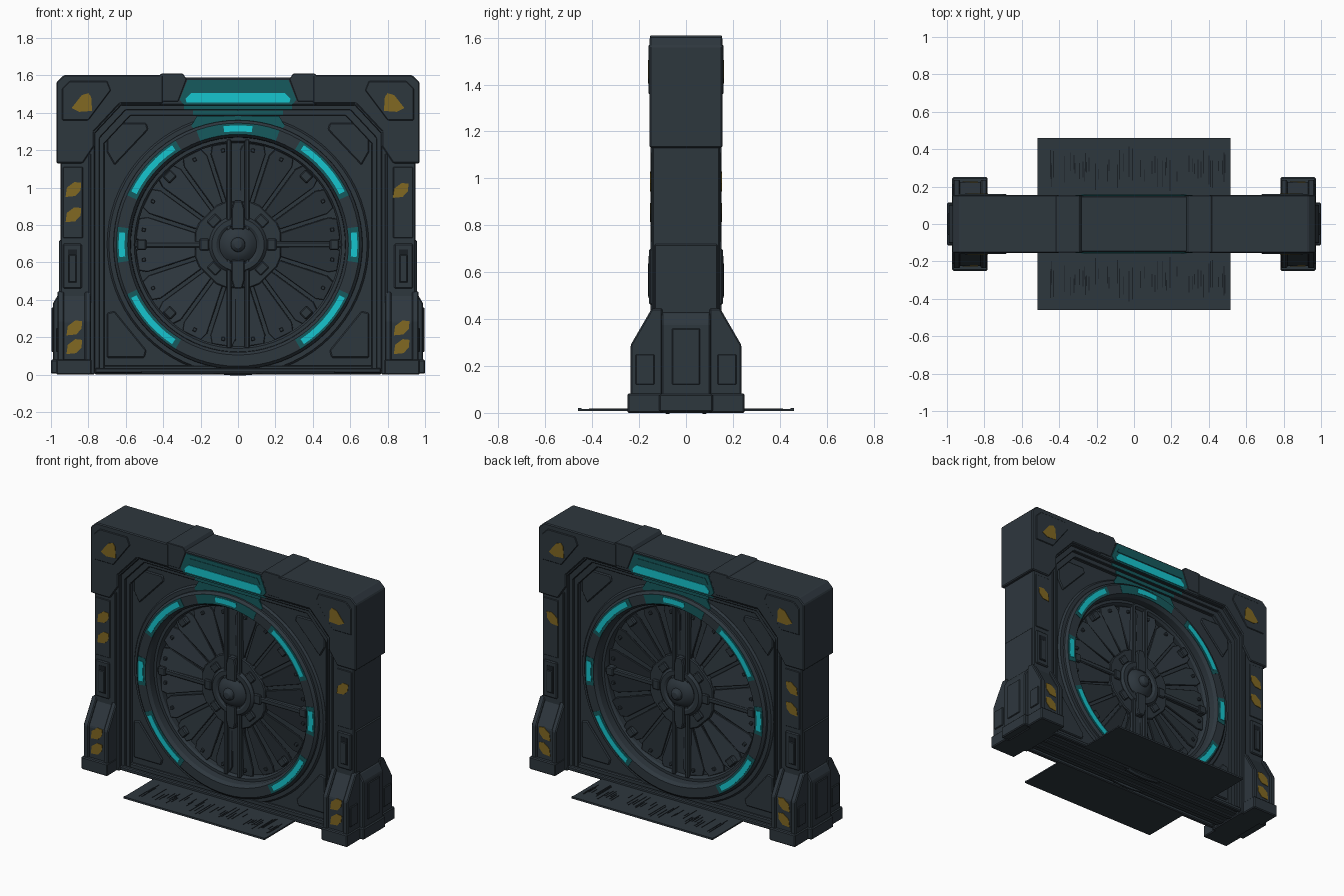
import bpy, bmesh, math, random
from mathutils import Matrix

cube = bpy.data.objects.get("Cube")
if cube:
    bpy.data.objects.remove(cube, do_unlink=True)
random.seed(4)
CZ = 0.695  # wheel centre height


def material(name, rgb):
    m = bpy.data.materials.new(name)
    m.use_nodes = True
    m.diffuse_color = (*rgb, 1)
    m.node_tree.nodes["Principled BSDF"].inputs["Base Color"].default_value = (*rgb, 1)
    return m


SLATE = material("dark slate metal", (0.027, 0.038, 0.048))
DARK = material("near black metal", (0.010, 0.014, 0.018))
YELLOW = material("worn yellow paint", (0.22, 0.14, 0.016))
CYAN = material("bright cyan light", (0.008, 0.56, 0.62))
TEAL = material("dim teal glow", (0.008, 0.10, 0.11))


def finish(name, bm, mat, mirror, bevel):
    bmesh.ops.recalc_face_normals(bm, faces=bm.faces)
    me = bpy.data.meshes.new(name)
    bm.to_mesh(me)
    bm.free()
    me.materials.append(mat)
    ob = bpy.data.objects.new(name, me)
    bpy.context.collection.objects.link(ob)
    if bevel:
        b = ob.modifiers.new("bevel", 'BEVEL')
        b.width, b.segments, b.limit_method = bevel, 1, 'ANGLE'
    if mirror:
        m = ob.modifiers.new("mirror", 'MIRROR')
        m.use_axis = ("X" in mirror, "Y" in mirror, False)
        m.use_mirror_merge = False
    return ob


def prism(name, pts, lo, hi, mat=SLATE, plane="front", mirror="XY", bevel=0.006, copies=None):
    """Extrude a 2D outline along the axis facing its plane, once per matrix."""
    place = {"front": lambda u, v, w: (u, w, v), "side": lambda u, v, w: (w, u, v)}[plane]
    bm = bmesh.new()
    for mx in copies or [Matrix()]:
        a, b = ([bm.verts.new(place(u, v, w)) for u, v in pts] for w in (lo, hi))
        for v in a + b:
            v.co = mx @ v.co
        bm.faces.new(a)
        bm.faces.new(b[::-1])
        for i in range(len(a)):
            j = (i + 1) % len(a)
            bm.faces.new((a[i], b[i], b[j], a[j]))
    return finish(name, bm, mat, mirror, bevel)


def rect(u0, u1, v0, v1):
    return [(u0, v0), (u1, v0), (u1, v1), (u0, v1)]


def box(name, x0, x1, y0, y1, z0, z1, mat=SLATE, mirror="XY", bevel=0.006):
    return prism(name, rect(x0, x1, z0, z1), y0, y1, mat, "front", mirror, bevel)


rounded = []


def sweep(name, profile, spans=((0, 360),), mat=SLATE, step=5):
    """Sweep a closed (radius, y) outline round the wheel axis over angle spans."""
    bm = bmesh.new()
    for a0, a1 in spans:
        n = max(3, round((a1 - a0) / step))
        rows = []
        for i in range(n + 1):
            t = math.radians(a0 + (a1 - a0) * i / n)
            rows.append([bm.verts.new((r * math.cos(t), y, CZ + r * math.sin(t))) for r, y in profile])
        for p, q in zip(rows, rows[1:]):
            for i in range(len(profile)):
                j = (i + 1) % len(profile)
                bm.faces.new((p[i], p[j], q[j], q[i]))
        if a1 - a0 < 360:
            bm.faces.new(rows[0])
            bm.faces.new(rows[-1][::-1])
    bmesh.ops.remove_doubles(bm, verts=bm.verts, dist=0.0001)
    rounded.append(finish(name, bm, mat, "Y", 0))


def spin(*degrees):
    return [Matrix.Translation((0, 0, CZ)) @ Matrix.Rotation(math.radians(d), 4, 'Y') for d in degrees]


# Wall: thin core, and a face plate with a round opening
box("wall_core", -0.78, 0.78, -0.01, 0.01, 0.03, 1.5, mirror="", bevel=0)
arc = [(0.59 * math.sin(math.pi * i / 32), CZ + 0.59 * math.cos(math.pi * i / 32)) for i in range(33)]
prism("wall_face", [(0, 0.03), (0.78, 0.03), (0.78, 1.46), (0, 1.46)] + arc, -0.082, -0.005, bevel=0)

# Stepped door frame, deepest opening last
for i, (w, top, depth) in enumerate([(0.765, 1.44, 0.145), (0.74, 1.415, 0.125), (0.715, 1.385, 0.105)]):
    outline = [(0, top), (w - 0.14, top), (w, top - 0.15), (w, 0.02), (0.8, 0.02), (0.8, 1.5), (0, 1.5)]
    prism(f"frame_step_{i + 1}", outline, -depth, depth, mirror="X", bevel=0.004)

# Pillars, header and corner blocks
box("pillar", 0.765, 0.95, -0.145, 0.145, 0, 1.2, mirror="X")
box("pillar_lower_side", 0.9, 0.956, -0.135, 0.135, 0.4, 0.72, mirror="X")
box("header", -0.42, 0.42, -0.15, 0.15, 1.44, 1.588, mirror="")
prism("corner_block", [(0.97, 1.13), (0.97, 1.565), (0.93, 1.602), (0.4, 1.602), (0.4, 1.45), (0.63, 1.45),
                       (0.77, 1.3), (0.77, 1.22), (0.83, 1.13)], -0.155, 0.155, mirror="X")
prism("header_clamp", [(0.275, 1.58), (0.295, 1.61), (0.41, 1.61), (0.43, 1.59), (0.43, 1.46), (0.32, 1.46)],
      -0.1535, 0.1535, mirror="X", bevel=0.003)
prism("corner_trim", [(0.94, 1.36), (0.94, 1.53), (0.9, 1.57), (0.7, 1.57), (0.68, 1.52), (0.8, 1.36)],
      -0.16, -0.15, bevel=0.004)

# Pillar face panels, slots and strips
box("pillar_panel", 0.83, 0.935, -0.15, -0.14, 0.73, 1.11, bevel=0.003)
box("slot_frame", 0.835, 0.935, -0.157, -0.14, 0.46, 0.7)
box("slot_recess", 0.86, 0.91, -0.159, -0.15, 0.49, 0.67, DARK, bevel=0)
box("slot_bar", 0.865, 0.905, -0.163, -0.15, 0.495, 0.64, bevel=0.004)
box("pillar_strip", 0.785, 0.8, -0.152, -0.14, 0.42, 1.18, bevel=0.003)

# Feet: core, raised cheeks, base blocks and outer buttress
foot = [(-0.1, 0.02), (-0.225, 0.02), (-0.225, 0.285), (-0.14, 0.43), (-0.1, 0.43)]
cheek = [(-0.1, 0.02), (-0.236, 0.02), (-0.236, 0.29), (-0.146, 0.445), (-0.1, 0.445)]
prism("foot_core", foot, 0.79, 0.96, plane="side")
for x0, x1, side in ((0.785, 0.82, "inner"), (0.93, 0.966, "outer")):
    prism(f"foot_cheek_{side}", cheek, x0, x1, plane="side")
prism("cheek_panel", rect(-0.215, -0.135, 0.12, 0.25), 0.96, 0.973, plane="side", bevel=0.004)
box("foot_base", 0.782, 0.972, -0.25, -0.1, 0, 0.082)
box("foot_base_middle", 0.78, 1.0, -0.115, 0.115, 0.005, 0.08, mirror="X")
prism("foot_buttress", [(0.9, 0.05), (0.99, 0.05), (0.99, 0.38), (0.96, 0.43), (0.9, 0.43)], -0.105, 0.105,
      mirror="X")
prism("buttress_panel", rect(-0.06, 0.06, 0.12, 0.36), 0.98, 0.996, plane="side", mirror="X", bevel=0.004)

# Sill beams and ground ramps
box("sill", -0.78, 0.78, -0.1, 0.1, 0.012, 0.05, mirror="")
box("sill_edge", -0.765, 0.765, -0.145, -0.115, 0.008, 0.035, mirror="Y")
box("sill_rail", -0.765, 0.765, -0.06, -0.02, 0, 0.03, mirror="Y")
box("ramp", -0.515, 0.515, -0.46, -0.12, 0.008, 0.017, mirror="Y", bevel=0)
box("ramp_lip", -0.515, 0.515, -0.46, -0.445, 0.01, 0.02, mirror="Y", bevel=0)
streaks = []
for i in range(48):
    place = Matrix.Translation((random.uniform(-0.49, 0.49), random.uniform(-0.34, -0.25), 0.018))
    streaks.append(place @ Matrix.Diagonal((1, random.uniform(0.3, 1), 1, 1)))
prism("ramp_streaks", rect(-0.0025, 0.0025, -0.001, 0.001), -0.085, 0.085, DARK, mirror="Y", bevel=0, copies=streaks)

# Corner plates around the wheel
prism("upper_corner_plate", [(0.7, 1.19), (0.7, 1.27), (0.64, 1.345), (0.49, 1.345), (0.48, 1.31), (0.66, 1.12)],
      -0.092, -0.075)
prism("lower_corner_plate", [(0.7, 0.09), (0.7, 0.33), (0.66, 0.34), (0.49, 0.13), (0.5, 0.09)], -0.092, -0.075)

# Wheel ring and its lights
sweep("outer_ring", [(0.57, -0.005), (0.575, -0.105), (0.59, -0.125), (0.65, -0.125), (0.665, -0.11), (0.67, -0.05)])
sweep("ring_flange", [(0.66, -0.07), (0.66, -0.097), (0.69, -0.097), (0.7, -0.083), (0.7, -0.07)])
sweep("inner_rim", [(0.545, -0.005), (0.545, -0.045), (0.555, -0.06), (0.58, -0.06), (0.58, -0.005)])


def arcs(pad):
    spans = [(90 - 7 - pad, 90 + 7 + pad)]
    for side in (0, 180):
        spans.append((side - 6 - pad, side + 6 + pad))
    for mid in (41.5, 138.5, 221.5, 318.5):
        spans.append((mid - 15 - pad, mid + 15 + pad))
    return spans


def band(r0, r1, front):
    return [(r0, -0.12), (r0, front), (r1, front), (r1, -0.12)]


sweep("ring_glow", band(0.592, 0.65, -0.127), arcs(2.5), TEAL)
sweep("ring_lights", band(0.606, 0.638, -0.130), arcs(0), CYAN)
sweep("top_ring_glow", band(0.59, 0.65, -0.1275), [(70, 110)], TEAL)

# Fan blades, set deep inside the ring
wedge = [(-0.022, 0.2), (0.022, 0.2), (0.07, 0.5), (0.055, 0.545), (-0.055, 0.545), (-0.07, 0.5)]
tilt = Matrix.Translation((0, -0.029, 0)) @ Matrix.Rotation(0.2, 4, 'Z')
prism("fan_blades", wedge, -0.006, 0.006, mirror="Y", bevel=0.003,
      copies=[m @ tilt for m in spin(*range(9, 360, 18))])
prism("blade_bolts", rect(-0.01, 0.01, 0.5, 0.52), -0.048, -0.02, mirror="Y", bevel=0.003,
      copies=spin(*range(9, 360, 18)))

# Spokes
box("vertical_channel", -0.06, 0.06, -0.04, -0.005, 0.14, 1.26, mirror="Y")
box("vertical_rail", 0.036, 0.062, -0.064, -0.005, 0.14, 1.26)
prism("cross_spokes", rect(-0.016, 0.016, 0.2, 0.57), -0.055, -0.01, mirror="Y", copies=spin(90, 270))
prism("spoke_clamps", rect(-0.028, 0.028, 0.49, 0.54), -0.065, -0.01, mirror="Y",
      copies=spin(45, 90, 135, 225, 270, 315))

# Hub
prism("hub_plate", [(0.24 * math.sin(math.radians(a)), 0.24 * math.cos(math.radians(a)))
                    for a in (16, 29, 61, 74, 106, 119, 151, 164, 196, 209, 241, 254, 286, 299, 331, 344)],
      -0.048, -0.01, mirror="Y", copies=spin(0))
prism("hub_blocks", rect(-0.032, 0.032, 0.155, 0.205), -0.061, -0.03, mirror="Y", copies=spin(*range(0, 360, 45)))
sweep("hub_ring", [(0.1, -0.03), (0.1, -0.058), (0.115, -0.068), (0.14, -0.068), (0.155, -0.053), (0.155, -0.03)])
sweep("hub_dome", [(0, -0.02), (0, -0.095), (0.045, -0.095), (0.075, -0.083), (0.1, -0.06), (0.1, -0.02)])
sweep("hub_knob", [(0, -0.08), (0, -0.125), (0.02, -0.122), (0.034, -0.11), (0.042, -0.085)], step=15)
prism("hub_arm", [(-0.035, 0.08), (0.035, 0.08), (0.035, 0.19), (0.022, 0.235), (-0.022, 0.235), (-0.035, 0.19)],
      -0.077, -0.03, mirror="Y", copies=spin(0, 180))

# Header lamp and the glow around it
prism("lamp_glow", [(0, 1.443), (0.29, 1.443), (0.312, 1.47), (0.27, 1.575), (0, 1.575)], -0.155, -0.146, TEAL, bevel=0)
prism("lamp_housing", [(0, 1.515), (0.27, 1.515), (0.25, 1.55), (0, 1.55)], -0.158, -0.149, TEAL, bevel=0)
prism("lamp_bar", [(0, 1.455), (0.275, 1.455), (0.28, 1.475), (0.25, 1.505), (0, 1.505)], -0.159, -0.15, CYAN, bevel=0)
box("frame_glow_upper", -0.29, 0.29, -0.128, -0.122, 1.418, 1.442, TEAL, "Y", 0)
box("frame_glow_lower", -0.24, 0.24, -0.108, -0.102, 1.388, 1.412, TEAL, "Y", 0)
prism("wall_glow", [(0, 1.34), (0.22, 1.3), (0.25, 1.33), (0.22, 1.383), (0, 1.383)], -0.0995, -0.091, TEAL, bevel=0)

# Worn hazard paint; the second upper mark is on the right pillar only
blob = [(-0.042, -0.04), (-0.035, 0.01), (0.005, 0.04), (0.042, 0.036), (0.038, -0.005), (0.01, -0.035)]


def paint(name, spots, front):
    prism(name, blob, front, front + 0.006, YELLOW, mirror="Y", bevel=0,
          copies=[Matrix.Translation((x, 0, z)) for x, z in spots])


paint("pillar_paint", [(-0.88, 0.99), (-0.88, 0.855), (0.87, 0.985)], -0.153)
paint("foot_paint", [(s * 0.875, z) for s in (-1, 1) for z in (0.25, 0.15)], -0.228)
prism("corner_paint", [(0.89, 1.425), (0.835, 1.495), (0.80, 1.505), (0.785, 1.485), (0.78, 1.41), (0.85, 1.405)],
      -0.163, -0.157, YELLOW, bevel=0)

# Smooth the round parts, keeping their edges sharp
bpy.ops.object.select_all(action='DESELECT')
for ob in rounded:
    ob.select_set(True)
bpy.context.view_layer.objects.active = rounded[0]
bpy.ops.object.shade_smooth_by_angle(angle=math.radians(30))
